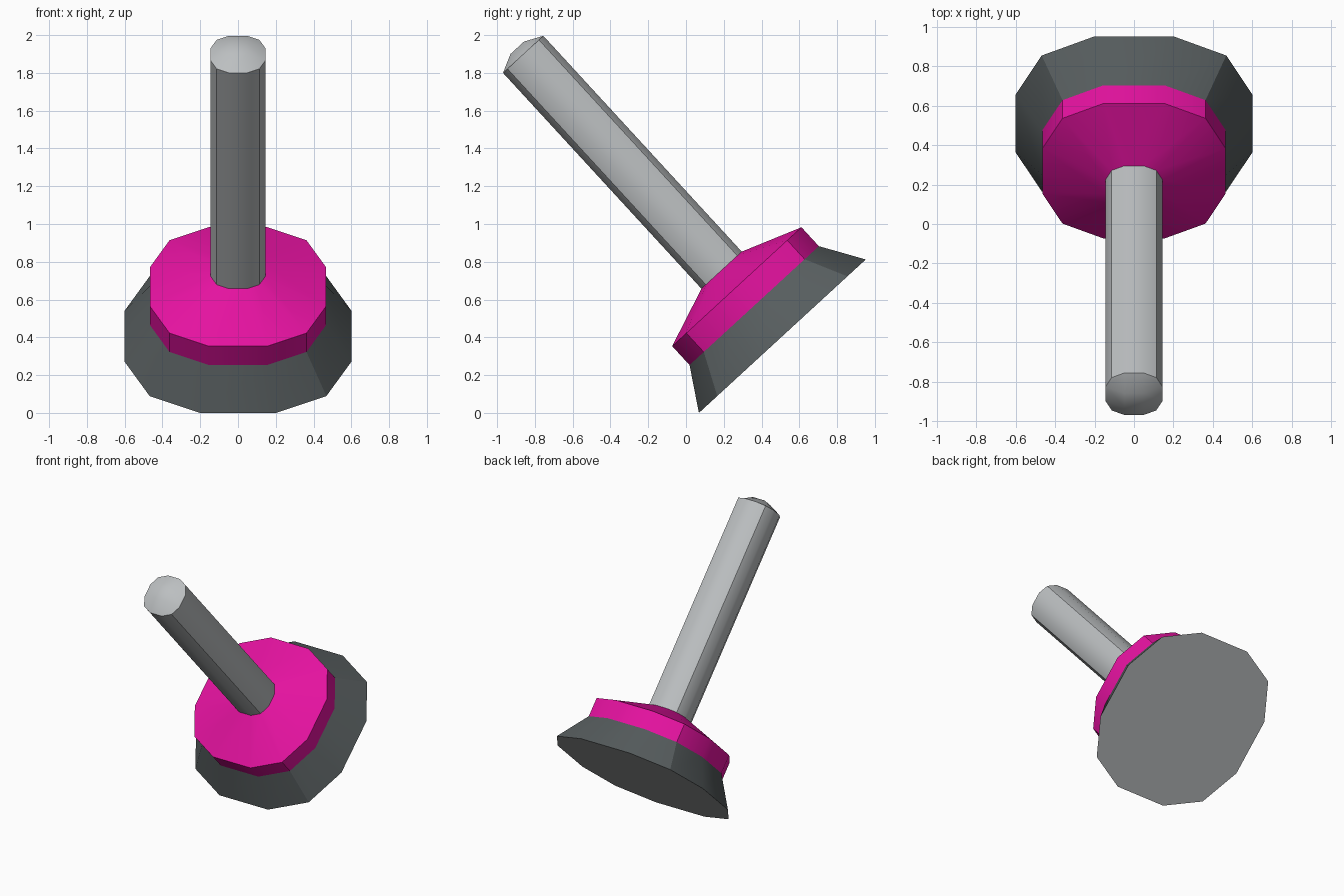
import bpy, bmesh, math
from mathutils import Matrix

if "Cube" in bpy.data.objects:
    bpy.data.objects.remove(bpy.data.objects["Cube"])

# Whole model leans towards the front around the centre of its foot
TILT = Matrix.Translation((0, 0.51, 0.406)) @ Matrix.Rotation(math.radians(42.6), 4, 'X')


def material(name, rgb):
    m = bpy.data.materials.new(name)
    m.diffuse_color = (*rgb, 1)
    m.use_nodes = True
    m.node_tree.nodes["Principled BSDF"].inputs["Base Color"].default_value = m.diffuse_color
    return m


light = material("light_grey", (0.50, 0.52, 0.53))
pink = material("magenta", (0.78, 0.006, 0.35))
dark = material("dark_grey", (0.095, 0.11, 0.113))


def ring(r):
    """Twelve-sided rounded square with half-width r."""
    a, b = r / 3, r * 0.78
    quarter = [(r, -a), (r, a), (b, b)]
    pts = []
    for k in range(4):
        c, s = round(math.cos(k * math.pi / 2)), round(math.sin(k * math.pi / 2))
        pts += [(x * c - y * s, x * s + y * c) for x, y in quarter]
    return pts


def part(name, profile, mats, bottom=None, dome=None):
    """Loft rings along (radius, height); optional flat bottom and domed top."""
    bm = bmesh.new()
    rings = [[bm.verts.new((x, y, h)) for x, y in ring(r)] for r, h in profile]
    for lo, hi in zip(rings, rings[1:]):
        for i in range(12):
            j = (i + 1) % 12
            bm.faces.new((lo[i], lo[j], hi[j], hi[i]))
    if bottom is not None:
        bm.faces.new(rings[0][::-1]).material_index = bottom
    if dome is not None:
        # three-by-three grid cap with the middle quad raised
        r, h = profile[-1]
        top = rings[-1]
        inner = [bm.verts.new((sx * r / 3, sy * r / 3, h + dome))
                 for sx, sy in ((1, 1), (-1, 1), (-1, -1), (1, -1))]
        bm.faces.new(inner)
        for k in range(4):
            s = 3 * k
            bm.faces.new((top[s + 1], top[s + 2], top[(s + 3) % 12], inner[k]))
            bm.faces.new((top[s], top[s + 1], inner[k], inner[k - 1]))
    bm.normal_update()
    bm.transform(TILT)
    me = bpy.data.meshes.new(name)
    bm.to_mesh(me)
    bm.free()
    for m in mats:
        me.materials.append(m)
    ob = bpy.data.objects.new(name, me)
    bpy.context.collection.objects.link(ob)
    bpy.ops.object.select_all(action='DESELECT')
    ob.select_set(True)
    bpy.context.view_layer.objects.active = ob
    bpy.ops.object.shade_smooth_by_angle(angle=math.radians(30))
    return ob


# Flared foot with a light underside
part("foot", [(0.60, 0), (0.465, 0.22)], [dark, light], bottom=1)
# Collar: short wall, then a shallow cone up to the rod
part("collar", [(0.465, 0.22), (0.465, 0.356), (0.145, 0.475)], [pink])
# Rod with slightly domed end
part("rod", [(0.145, 0.475), (0.145, 2.027)], [light], dome=0.047)
